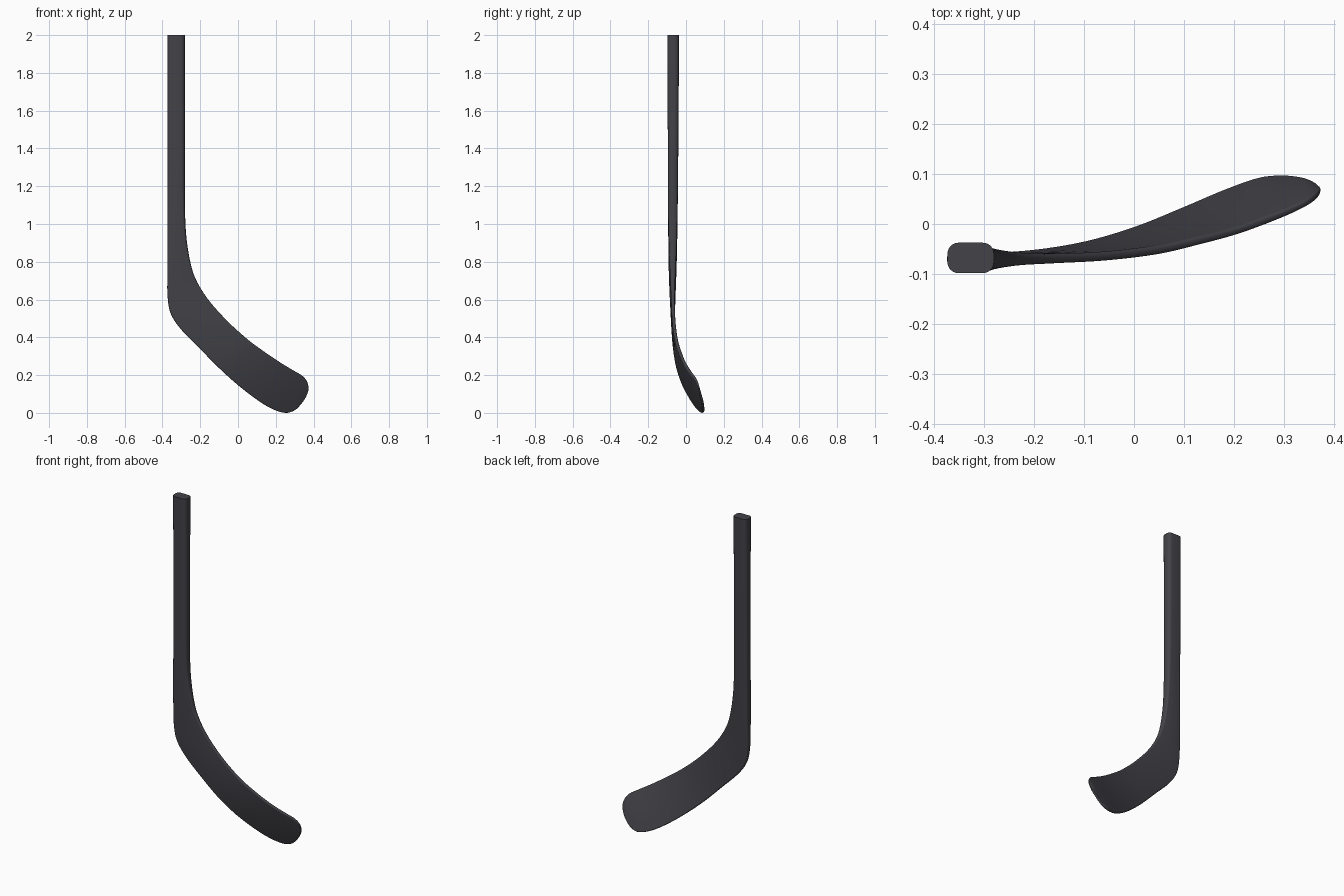
import bpy, bmesh, math
from mathutils import Vector

if "Cube" in bpy.data.objects:
    bpy.data.objects.remove(bpy.data.objects["Cube"])

# Stations from butt end to blade toe:
# heel-side edge (x, y, z), inner-side edge (x, y, z), thickness
STATIONS = [
    (-.374, -.068, 2.00, -.281, -.068, 2.00, .061),
    (-.374, -.068, 1.60, -.281, -.068, 1.62, .058),
    (-.374, -.069, 1.20, -.281, -.069, 1.25, .053),
    (-.374, -.070, .92, -.280, -.070, 1.05, .048),
    (-.374, -.071, .74, -.271, -.070, .91, .041),
    (-.373, -.071, .62, -.248, -.070, .78, .032),
    (-.356, -.070, .525, -.215, -.070, .69, .024),
    (-.300, -.068, .44, -.150, -.069, .59, .019),
    (-.200, -.060, .338, -.050, -.064, .48, .018),
    (-.100, -.043, .237, .050, -.052, .39, .018),
    (.000, -.013, .147, .130, -.034, .33, .017),
    (.100, .028, .070, .200, -.016, .282, .016),
    (.180, .062, .022, .255, .003, .247, .016),
    (.250, .087, .001, .306, .023, .217, .015),
    (.300, .092, .015, .342, .040, .195, .014),
    (.338, .088, .053, .362, .053, .172, .013),
    (.360, .080, .086, .371, .062, .150, .010),
    (.372, .072, .115, .374, .068, .130, .005),
]
STEPS = 5


def spline(rows, steps):
    """Catmull-Rom interpolation of whole station rows."""
    out, n = [], len(rows)
    for i in range(n - 1):
        a, b, c, d = (rows[min(max(i + k, 0), n - 1)] for k in (-1, 0, 1, 2))
        for s in range(steps):
            t = s / steps
            out.append([.5 * (2 * q + (r - p) * t + (2 * p - 5 * q + 4 * r - w) * t * t
                              + (3 * q - p - 3 * r + w) * t ** 3)
                        for p, q, r, w in zip(a, b, c, d)])
    out.append(list(rows[-1]))
    return out


def rounded_rect(hw, hh, n=6):
    """Rounded rectangle with corner radius tied to its thickness."""
    r = min(.022, hh * .85, hw * .9)
    pts = []
    for k, (sx, sy) in enumerate(((1, 1), (-1, 1), (-1, -1), (1, -1))):
        for j in range(n + 1):
            a = (k + j / n) * math.pi / 2
            pts.append((sx * (hw - r) + r * math.cos(a), sy * (hh - r) + r * math.sin(a)))
    return pts


# Shaft and blade: one continuous loft
rows = spline(STATIONS, STEPS)
edges = [(Vector(r[:3]), Vector(r[3:6]), r[6]) for r in rows]
centres = [(a + b) / 2 for a, b, _ in edges]
bm = bmesh.new()
rings = []
for i, (a, b, thick) in enumerate(edges):
    tangent = centres[min(i + 1, len(rows) - 1)] - centres[max(i - 1, 0)]
    across = (b - a).normalized()
    normal = across.cross(tangent).normalized()
    rings.append([bm.verts.new(centres[i] + across * u + normal * v)
                  for u, v in rounded_rect((b - a).length / 2, thick / 2)])
n = len(rings[0])
for r0, r1 in zip(rings, rings[1:]):
    for j in range(n):
        k = (j + 1) % n
        bm.faces.new((r0[j], r0[k], r1[k], r1[j]))
bm.faces.new(rings[0])
bm.faces.new(rings[-1])
bmesh.ops.recalc_face_normals(bm, faces=bm.faces[:])

mesh = bpy.data.meshes.new("hockey_stick")
bm.to_mesh(mesh)
bm.free()
stick = bpy.data.objects.new("hockey_stick", mesh)
bpy.context.collection.objects.link(stick)

# Dark charcoal finish
mat = bpy.data.materials.new("charcoal")
mat.diffuse_color = (.055, .055, .065, 1)
mat.use_nodes = True
mat.node_tree.nodes["Principled BSDF"].inputs["Base Color"].default_value = mat.diffuse_color
mesh.materials.append(mat)

bpy.context.view_layer.objects.active = stick
stick.select_set(True)
bpy.ops.object.shade_smooth_by_angle(angle=math.radians(40))
